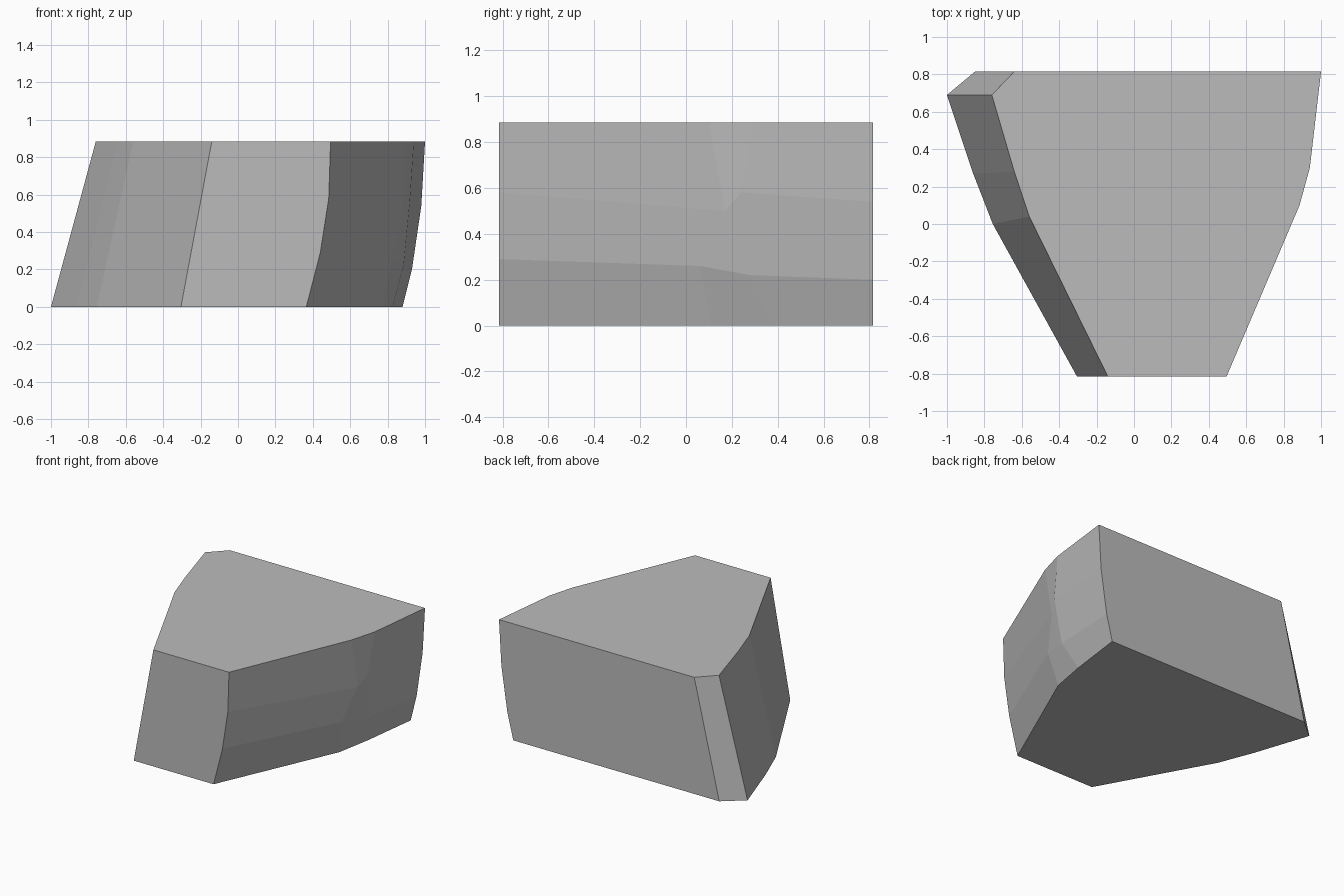
import bpy
import bmesh

cube = bpy.data.objects.get("Cube")
if cube:
    bpy.data.objects.remove(cube, do_unlink=True)

# Stone colour
stone = bpy.data.materials.new("stone_grey")
stone.use_nodes = True
colour = (0.5, 0.5, 0.5, 1.0)
stone.diffuse_color = colour
stone.node_tree.nodes["Principled BSDF"].inputs["Base Color"].default_value = colour

H = 0.885
bm = bmesh.new()


def add_column(points):
    return [bm.verts.new(p) for p in points]


def skin(columns):
    """Join neighbouring columns of vertices with quads."""
    for a, b in zip(columns, columns[1:]):
        for i in range(len(a) - 1):
            bm.faces.new((a[i], b[i], b[i + 1], a[i + 1]))


# Bulging side: columns from front to back, each from bottom to top
bulge = [add_column(c) for c in (
    [(0.365, -0.815, 0), (0.44, -0.815, 0.29), (0.485, -0.815, 0.58), (0.495, -0.815, H)],
    [(0.775, 0.11, 0), (0.825, 0.06, 0.26), (0.885, 0.17, 0.50), (0.885, 0.10, H)],
    [(0.825, 0.385, 0), (0.885, 0.28, 0.22), (0.92, 0.24, 0.58), (0.94, 0.30, H)],
    [(0.88, 0.815, 0), (0.93, 0.815, 0.20), (0.98, 0.815, 0.54), (1.0, 0.815, H)],
)]
skin(bulge)

# Leaning side and clipped corner: bottom and top of each column
lean = [add_column([(xb, yb, 0), (xt, yt, H)]) for xb, yb, xt, yt in (
    (-0.305, -0.815, -0.14, -0.815),
    (-0.755, 0.0, -0.56, 0.04),
    (-0.86, 0.27, -0.64, 0.28),
    (-1.0, 0.69, -0.76, 0.69),
    (-0.85, 0.815, -0.64, 0.815),
)]
skin(lean)

# Front, back, top and bottom caps
bm.faces.new(bulge[0] + lean[0][::-1])
bm.faces.new(bulge[-1] + lean[-1][::-1])
for level in (0, -1):
    bm.faces.new([c[level] for c in bulge] + [c[level] for c in reversed(lean)])

bmesh.ops.recalc_face_normals(bm, faces=bm.faces)
mesh = bpy.data.meshes.new("stone_block")
bm.to_mesh(mesh)
bm.free()
mesh.materials.append(stone)
block = bpy.data.objects.new("stone_block", mesh)
bpy.context.collection.objects.link(block)
